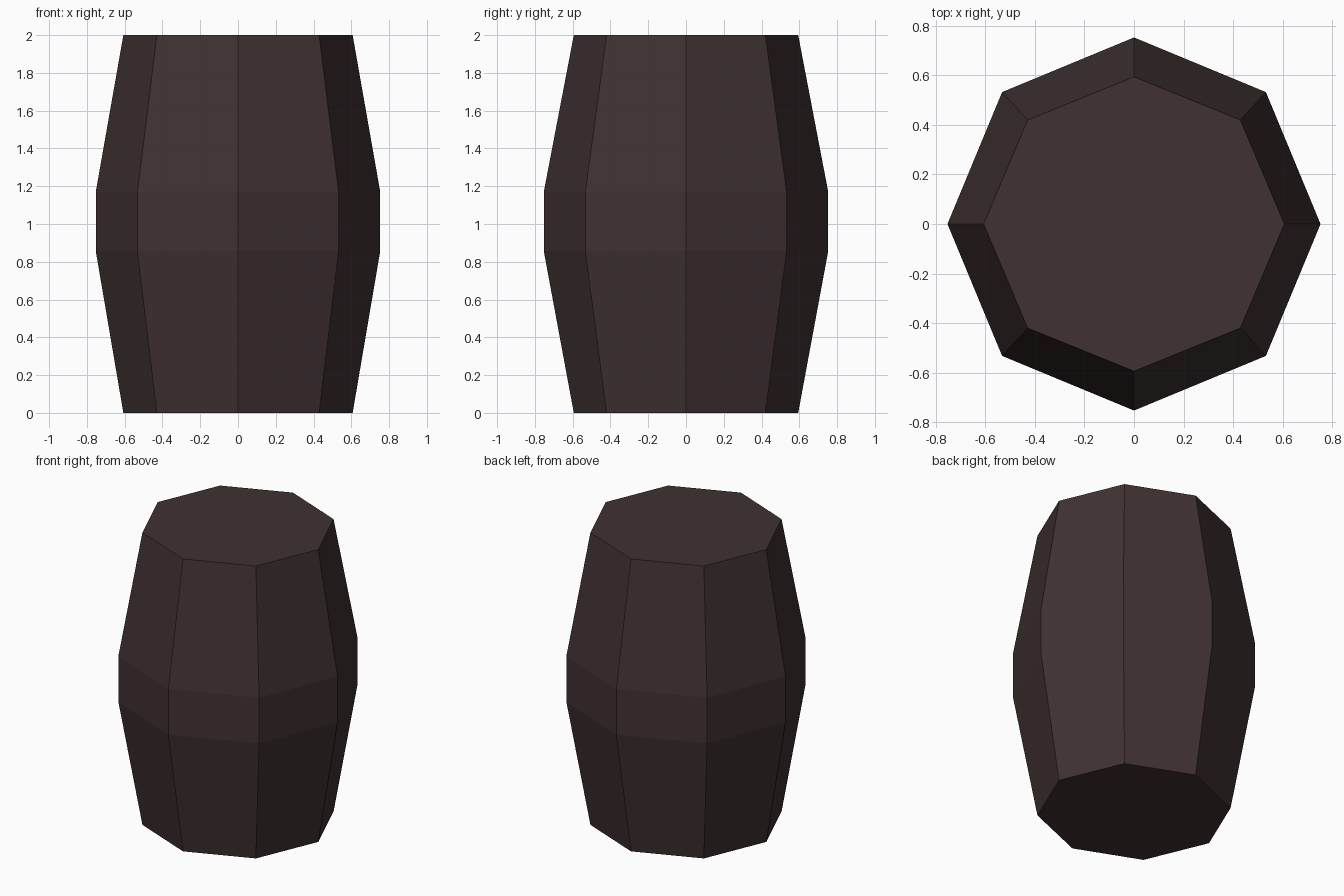
import bpy, bmesh, math

if "Cube" in bpy.data.objects:
    bpy.data.objects.remove(bpy.data.objects["Cube"])

SIDES = 8
# profile rings: height, radius along x, radius along y
RINGS = [(0.0, 0.607, 0.594), (0.857, 0.753, 0.753),
         (1.17, 0.753, 0.753), (2.0, 0.607, 0.594)]

wood = bpy.data.materials.new("dark brown wood")
wood.diffuse_color = (0.052, 0.031, 0.032, 1)
wood.use_nodes = True
wood.node_tree.nodes["Principled BSDF"].inputs["Base Color"].default_value = wood.diffuse_color

# eight-sided barrel body lofted through the rings
bm = bmesh.new()
loops = []
for z, rx, ry in RINGS:
    angles = [2 * math.pi * i / SIDES for i in range(SIDES)]
    loops.append([bm.verts.new((rx * math.cos(a), ry * math.sin(a), z)) for a in angles])
for low, high in zip(loops, loops[1:]):
    for i in range(SIDES):
        j = (i + 1) % SIDES
        bm.faces.new((low[i], low[j], high[j], high[i]))

# flat lid and base
bm.faces.new(loops[-1])
bm.faces.new(loops[0][::-1])

mesh = bpy.data.meshes.new("barrel")
bm.to_mesh(mesh)
bm.free()
mesh.materials.append(wood)
bpy.context.collection.objects.link(bpy.data.objects.new("barrel", mesh))
